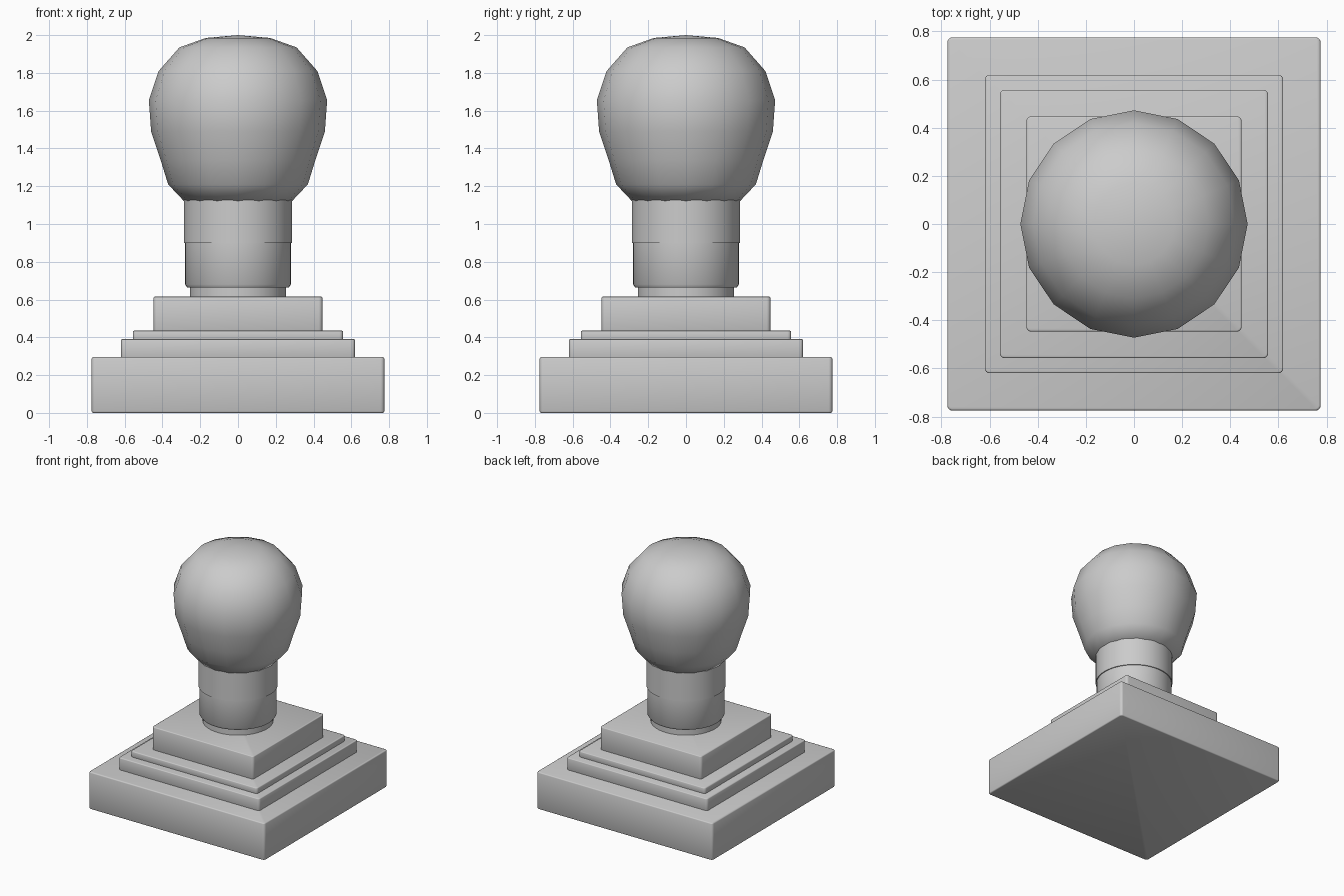
import bpy, bmesh, math

cube = bpy.data.objects.get("Cube")
if cube:
    bpy.data.objects.remove(cube, do_unlink=True)

grey = bpy.data.materials.new("plain_grey")
grey.use_nodes = True
colour = (0.6, 0.6, 0.6, 1)
grey.diffuse_color = colour
grey.node_tree.nodes["Principled BSDF"].inputs["Base Color"].default_value = colour


def finish(name, bm, angle):
    bmesh.ops.recalc_face_normals(bm, faces=bm.faces)
    mesh = bpy.data.meshes.new(name)
    bm.to_mesh(mesh)
    bm.free()
    mesh.materials.append(grey)
    obj = bpy.data.objects.new(name, mesh)
    bpy.context.collection.objects.link(obj)
    bpy.ops.object.select_all(action="DESELECT")
    obj.select_set(True)
    bpy.context.view_layer.objects.active = obj
    bpy.ops.object.shade_smooth_by_angle(angle=math.radians(angle))
    return obj


def slab(name, half, z0, z1, corner, edge):
    """Square plate with rounded corners and softened rims."""
    bm = bmesh.new()
    bmesh.ops.create_cube(bm, size=1)
    for v in bm.verts:
        v.co.x *= 2 * half
        v.co.y *= 2 * half
        v.co.z = z1 if v.co.z > 0 else z0
    upright = [e for e in bm.edges if abs(e.verts[0].co.z - e.verts[1].co.z) > 0.01]
    bmesh.ops.bevel(bm, geom=upright, offset=corner, segments=4, profile=0.5, affect="EDGES")
    rims = [e for e in bm.edges if abs(e.verts[0].co.z - e.verts[1].co.z) < 0.001]
    bmesh.ops.bevel(bm, geom=rims, offset=edge, segments=2, profile=0.5, affect="EDGES")
    return finish(name, bm, 50)


def lathe(name, profile, sides, angle):
    """Revolve (radius, height) points; zero radius closes with a point."""
    bm = bmesh.new()
    rings = []
    for r, z in profile:
        if r == 0:
            rings.append([bm.verts.new((0, 0, z))] * sides)
        else:
            turn = [2 * math.pi * i / sides for i in range(sides)]
            rings.append([bm.verts.new((r * math.cos(a), r * math.sin(a), z)) for a in turn])
    for low, high in zip(rings, rings[1:]):
        for i in range(sides):
            j = (i + 1) % sides
            corners = dict.fromkeys((low[i], low[j], high[j], high[i]))
            bm.faces.new(list(corners))
    return finish(name, bm, angle)


# Stepped square base
slab("base_plinth", 0.775, 0, 0.295, 0.02, 0.008)
slab("lower_step", 0.62, 0.28, 0.39, 0.02, 0.006)
slab("middle_step", 0.557, 0.38, 0.435, 0.02, 0.006)
slab("upper_block", 0.447, 0.42, 0.615, 0.02, 0.006)

# Round stem with collar
lathe("stem", [(0, 0.6), (0.255, 0.6), (0.255, 0.665), (0.27, 0.665), (0.28, 0.68),
               (0.28, 0.905), (0, 0.905)], 48, 35)
lathe("collar", [(0, 0.9), (0.287, 0.9), (0.287, 1.13), (0, 1.13)], 48, 35)

# Low-sided bulb
lathe("bulb", [(0, 1.12), (0.285, 1.12), (0.37, 1.21), (0.41, 1.34), (0.46, 1.49),
               (0.472, 1.655), (0.42, 1.81), (0.31, 1.935), (0.17, 1.985), (0, 2.0)], 16, 60)
